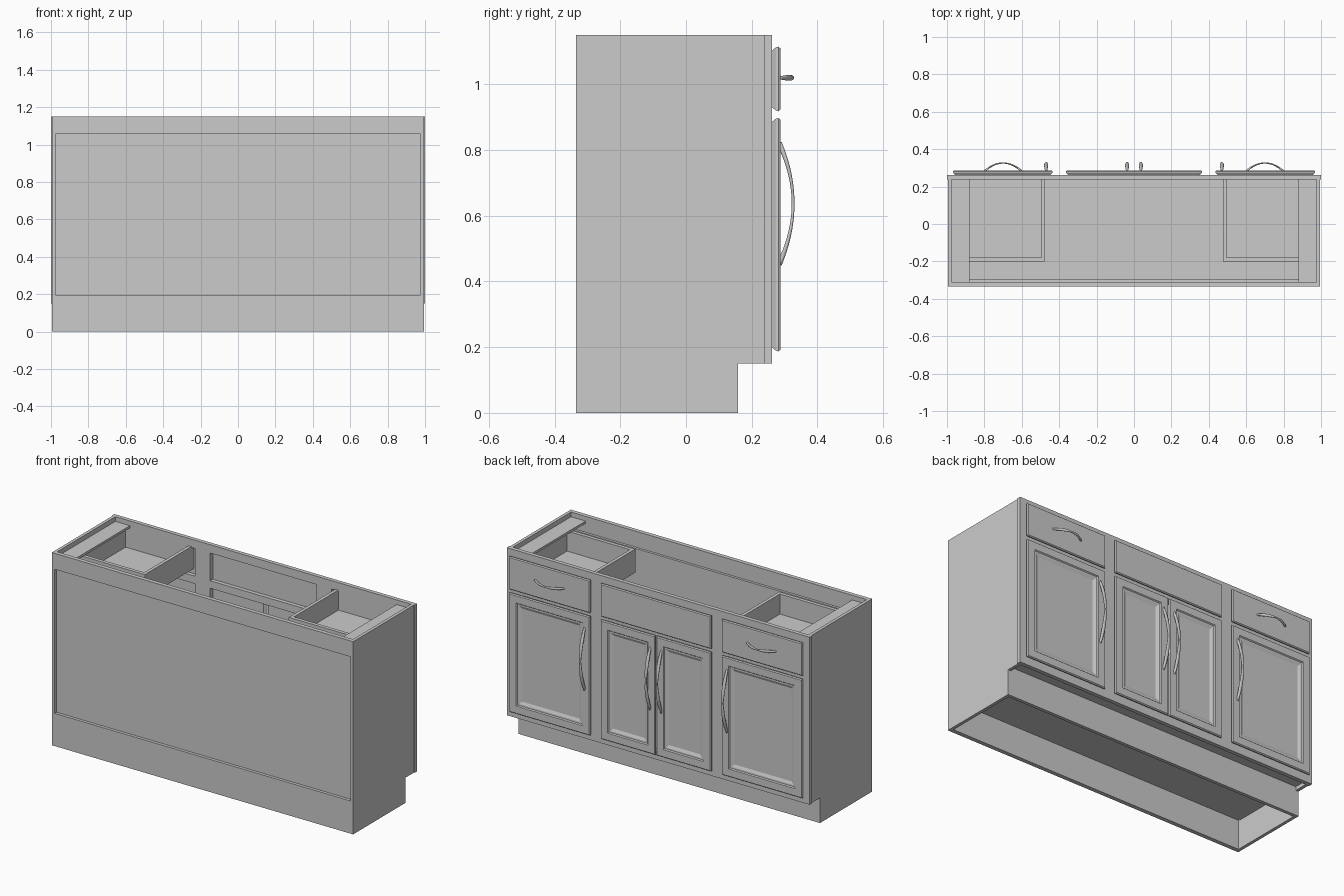
import bpy, bmesh, math

cube = bpy.data.objects.get("Cube")
if cube:
    bpy.data.objects.remove(cube, do_unlink=True)

grey = bpy.data.materials.new("plain_grey")
grey.use_nodes = True
grey.diffuse_color = (0.6, 0.6, 0.6, 1)
grey.node_tree.nodes["Principled BSDF"].inputs["Base Color"].default_value = (0.6, 0.6, 0.6, 1)


def finish(name, bm, smooth=False):
    bmesh.ops.recalc_face_normals(bm, faces=bm.faces)
    mesh = bpy.data.meshes.new(name)
    bm.to_mesh(mesh)
    bm.free()
    mesh.materials.append(grey)
    for p in mesh.polygons:
        p.use_smooth = smooth
    obj = bpy.data.objects.new(name, mesh)
    bpy.context.collection.objects.link(obj)
    return obj


def loft(name, rings, smooth=False):
    """Bridge equal-sized rings of points and cap both ends."""
    bm = bmesh.new()
    loops = [[bm.verts.new(p) for p in ring] for ring in rings]
    for a, b in zip(loops, loops[1:]):
        for i in range(len(a)):
            j = (i + 1) % len(a)
            bm.faces.new((a[i], a[j], b[j], b[i]))
    bm.faces.new(loops[0])
    bm.faces.new(loops[-1])
    return finish(name, bm, smooth)


def boxes(name, *extents):
    """One object made of boxes given as x0, x1, y0, y1, z0, z1."""
    bm = bmesh.new()
    for x0, x1, y0, y1, z0, z1 in extents:
        for v in bmesh.ops.create_cube(bm, size=1)["verts"]:
            v.co = (x1 if v.co.x > 0 else x0, y1 if v.co.y > 0 else y0, z1 if v.co.z > 0 else z0)
    return finish(name, bm)


def front_panel(name, x0, x1, z0, z1, profile):
    """Moulded front: each profile step is (inset from the edge, y)."""
    return loft(name, [[(x0 + d, y, z0 + d), (x1 - d, y, z0 + d),
                        (x1 - d, y, z1 - d), (x0 + d, y, z1 - d)] for d, y in profile])


def handle(name, x, z, half, vertical, slim=1.0):
    """Bowed pull with an elliptical section, thicker towards its feet."""
    rings = []
    for i in range(25):
        t = i / 12 - 1
        y = FACE - 0.005 + 0.044 * (1 - t * t)
        thick = (0.0045 + 0.005 * t * t) * slim
        wide = (0.005 + 0.006 * math.sin(math.pi * abs(t))) * slim
        ring = []
        for k in range(10):
            a = math.tau * k / 10
            across, along = wide * math.cos(a), t * half
            dx, dz = (across, along) if vertical else (along, across)
            ring.append((x + dx, y + thick * math.sin(a), z + dz))
        rings.append(ring)
    return loft(name, rings, True)


# main levels and depths
BACK, FRAME, FRONT, FACE = -0.335, 0.238, 0.262, 0.287
TOE, KICK, TOP = 0.15, 0.158, 1.15
IN, OUT = 0.976, 0.995

EDGE = [(0.012, FRONT), (0.002, 0.274), (0, 0.281), (0.005, FACE)]
DOOR = EDGE + [(0.048, FACE), (0.053, 0.281), (0.062, 0.281), (0.078, 0.274)]

# carcass sides with toe notch
outline = [(BACK, 0), (KICK, 0), (KICK, TOE), (FRAME, TOE), (FRAME, TOP), (BACK, TOP)]
for side, s in (("right", -1), ("left", 1)):
    loft(side + "_side", [[(s * x, y, z) for y, z in outline] for x in (IN, OUT)])

# back, floor and toe board
boxes("back_rails", (-IN, IN, BACK, -0.31, 0, 0.195), (-IN, IN, BACK, -0.31, 1.055, TOP))
boxes("back_panel", (-IN, IN, -0.317, -0.295, 0.175, 1.055))
boxes("cabinet_floor", (-IN, IN, -0.295, FRAME, 0.172, 0.195))
boxes("toe_board", (-IN, IN, KICK - 0.02, KICK, 0, 0.172))

# face frame
stiles = [(s * c - 0.05, s * c + 0.05, FRAME, FRONT, TOE, TOP) for s in (-1, 1) for c in (0.95, 0.4)]
rails = [(a, b, FRAME, FRONT, z0, z1)
         for a, b in ((-0.9, -0.45), (-0.35, 0.35), (0.45, 0.9))
         for z0, z1 in ((TOE, 0.2), (0.89, 0.935), (1.1, TOP))]
boxes("face_frame", *stiles, *rails)

# middle bay
front_panel("false_front", -0.365, 0.365, 0.918, 1.115, EDGE)

for side, s in (("right", -1), ("left", 1)):
    def span(a, b):
        return tuple(sorted((s * a, s * b)))

    # doors and drawer front
    front_panel(side + "_middle_door", *span(0.003, 0.365), 0.187, 0.898, DOOR)
    front_panel(side + "_outer_door", *span(0.435, 0.968), 0.187, 0.898, DOOR)
    front_panel(side + "_drawer_front", *span(0.435, 0.968), 0.918, 1.115, EDGE)

    # handles
    handle(side + "_middle_door_handle", s * 0.037, 0.637, 0.188, True)
    handle(side + "_outer_door_handle", s * 0.47, 0.637, 0.188, True)
    handle(side + "_drawer_handle", s * 0.7, 1.02, 0.1, False, 0.8)

    # open drawer box and the corner strip over it
    boxes(side + "_drawer_box",
          (*span(0.475, 0.495), -0.2, FRONT, 0.965, 1.105),
          (*span(0.91, 0.93), -0.2, FRONT, 0.965, 1.105),
          (*span(0.495, 0.91), -0.2, -0.178, 0.965, 1.105),
          (*span(0.495, 0.91), 0.24, FRONT, 0.965, 1.105),
          (*span(0.495, 0.91), -0.178, 0.24, 0.97, 0.985))
    boxes(side + "_corner_strip", (*span(0.88, IN), -0.31, FRAME, 1.108, 1.122))
